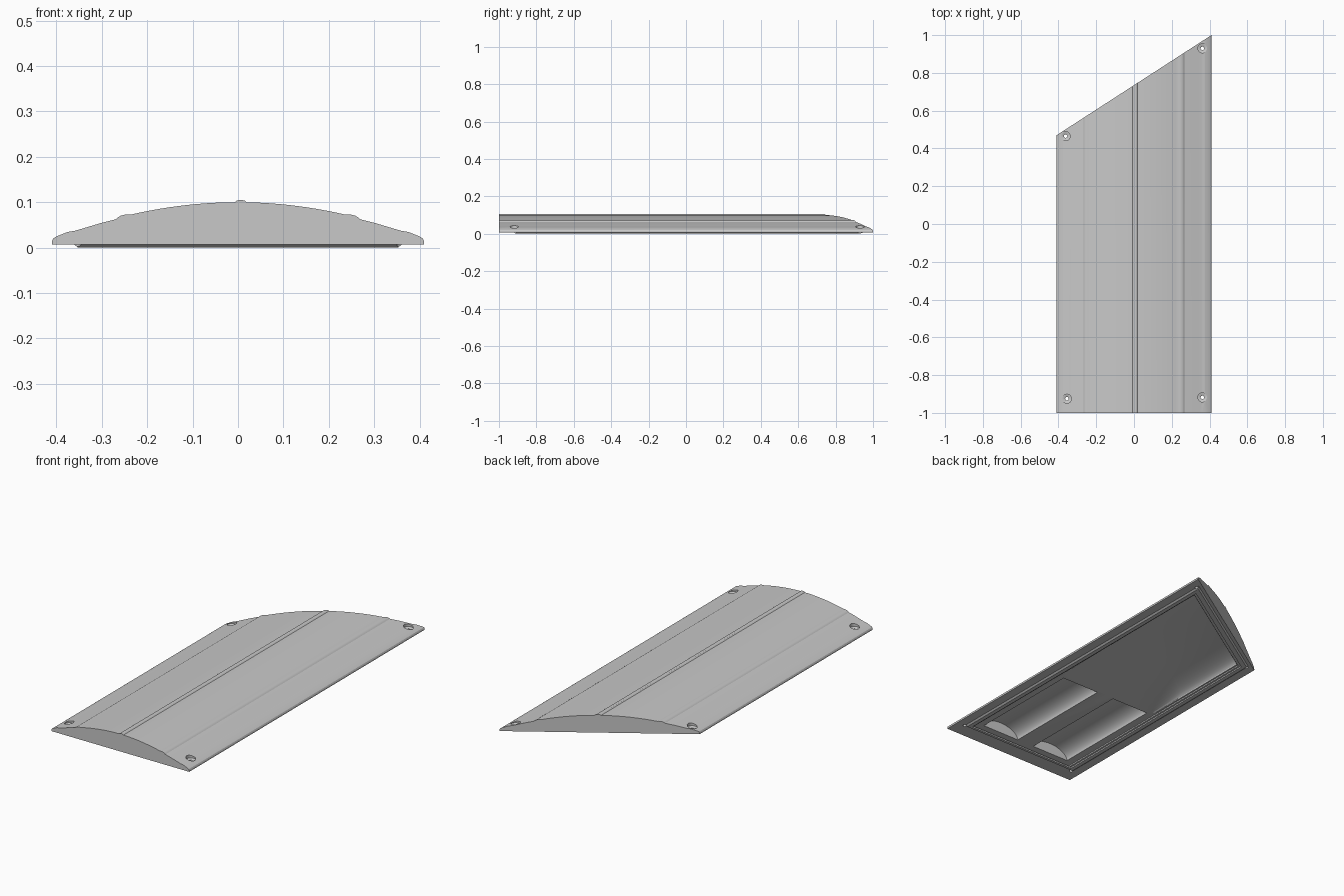
import bpy, bmesh, math

cube = bpy.data.objects.get("Cube")
if cube:
    bpy.data.objects.remove(cube, do_unlink=True)

W = 0.41           # half width
BASE = 0.007       # underside of the shell, above the gasket
FLOOR = 0.014      # flat underside plate that holds the troughs
SLOPE = 0.53 / 0.82
SCREWS = ((0.362, 0.93), (-0.362, 0.465), (-0.355, -0.925), (0.362, -0.918))


def back_y(x):
    """Slanted back edge."""
    return 1 - (W - x) * SLOPE


def arch(x):
    """Height of the curved top."""
    return 0.1 - 0.49 * x * x


def material(name, value):
    m = bpy.data.materials.new(name)
    m.use_nodes = True
    m.diffuse_color = (value, value, value, 1)
    m.node_tree.nodes["Principled BSDF"].inputs["Base Color"].default_value = m.diffuse_color
    return m


grey = material("light grey", 0.58)


def loft(name, rings):
    """Closed solid through a list of equal-length point rings."""
    bm = bmesh.new()
    loops = [[bm.verts.new(p) for p in ring] for ring in rings]
    n = len(loops[0])
    for a, b in zip(loops, loops[1:]):
        for i in range(n):
            j = (i + 1) % n
            bm.faces.new((a[i], a[j], b[j], b[i]))
    bm.faces.new(loops[0])
    bm.faces.new(loops[-1][::-1])
    bmesh.ops.recalc_face_normals(bm, faces=bm.faces)
    me = bpy.data.meshes.new(name)
    bm.to_mesh(me)
    bm.free()
    ob = bpy.data.objects.new(name, me)
    bpy.context.collection.objects.link(ob)
    me.materials.append(grey)
    return ob


def outline(side, front, back, z):
    """Panel footprint pulled in by the given margins."""
    return [(-side, front, z), (side, front, z),
            (side, back_y(side) - back, z), (-side, back_y(-side) - back, z)]


def cut(ob, cutter):
    mod = ob.modifiers.new("cut", 'BOOLEAN')
    mod.operation = 'DIFFERENCE'
    mod.solver = 'EXACT'
    mod.object = cutter
    bpy.context.view_layer.objects.active = ob
    bpy.ops.object.modifier_apply(modifier=mod.name)
    bpy.data.objects.remove(cutter, do_unlink=True)


def round_cutter(x, y, levels):
    """Stepped round cutter from (radius, height) pairs."""
    return loft("hole_cutter", [[(x + r * math.cos(math.tau * i / 24),
                                  y + r * math.sin(math.tau * i / 24), z)
                                 for i in range(24)] for r, z in levels])


# Curved shell: arched middle, a rib on each shoulder, stepped side edges
edge = [(0.243, arch(0.243) + 0.002), (0.249, 0.0725), (0.258, 0.0705), (0.264, 0.067),
        (0.268, 0.0628), (0.306, 0.053), (0.345, 0.0412), (0.36, 0.037), (0.375, 0.0345),
        (0.4, 0.0245), (0.407, 0.02), (W, 0.014), (W, BASE)]
crown = [(x, arch(x)) for x in (0.236 * i / 14 for i in range(-14, 15))
         if abs(x - 0.006) > 0.014]
crown += [(0.006 + dx, arch(dx) + dz) for dx, dz in
          ((-0.013, 0), (-0.008, 0.004), (0, 0.005), (0.008, 0.004), (0.013, 0))]
profile = [(-x, z) for x, z in reversed(edge)] + sorted(crown) + edge
shell = loft("curved_cover", [[(x, -1, z) for x, z in profile],
                              [(x, back_y(x), z) for x, z in profile]])

# Shallow recess following the footprint
cut(shell, loft("recess_cutter", [outline(0.32, -0.91, 0.08, -0.02),
                                  outline(0.32, -0.91, 0.08, FLOOR)]))

# Deep round-roofed bay at the back, entered by a long ramp from the flat plate


def vault_ring(y_at, height):
    ring = []
    for i in range(33):
        a = math.pi * i / 32
        x = 0.312 * math.cos(a)
        ring.append((x, y_at(x), FLOOR - 0.001 + height * math.sin(a)))
    return ring + [(-0.312, y_at(-0.312), 0.008), (0.312, y_at(0.312), 0.008)]


cut(shell, loft("vault_cutter", [vault_ring(lambda x: -0.22, 0.0005),
                                 vault_ring(lambda x: 0.2 + 0.62 * x, 0.068),
                                 vault_ring(lambda x: back_y(x) - 0.085, 0.068)]))

# Pair of round-roofed troughs near the front
for side in (-1, 1):
    arc = [(side * 0.165 + 0.113 * math.cos(math.pi * i / 20),
            FLOOR - 0.002 + 0.06 * math.sin(math.pi * i / 20)) for i in range(21)]
    cut(shell, loft("trough_cutter", [[(x, y, z) for x, z in arc] for y in (-0.865, -0.23)]))

# Countersunk screw holes in the corners
for x, y in SCREWS:
    cut(shell, round_cutter(x, y, [(0.009, -0.02), (0.009, 0.022), (0.018, 0.026),
                                   (0.024, 0.027), (0.024, 0.08)]))

bpy.ops.object.select_all(action='DESELECT')
shell.select_set(True)
bpy.context.view_layer.objects.active = shell
bpy.ops.object.shade_smooth_by_angle(angle=math.radians(20))

# Bevelled gasket frame under the rim
gasket = loft("gasket", [outline(0.352, -0.91, 0.03, 0),
                         outline(0.363, -0.92, 0.02, BASE + 0.001)])
cut(gasket, loft("gasket_cutter", [outline(0.33, -0.895, 0.06, -0.02),
                                   outline(0.33, -0.895, 0.06, 0.03)]))
for x, y in SCREWS:
    cut(gasket, round_cutter(x, y, [(0.012, -0.02), (0.012, 0.03)]))
